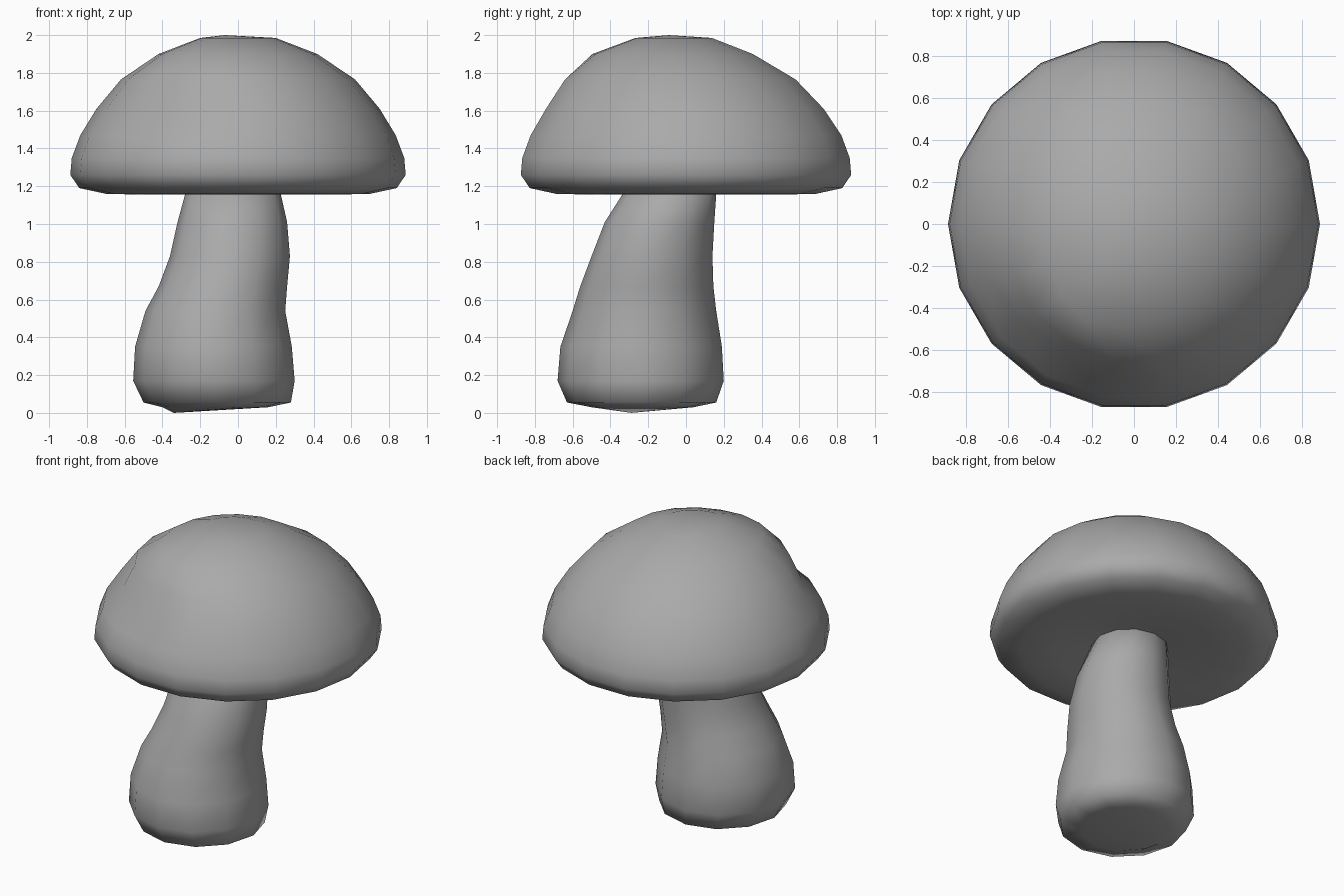
import bpy, bmesh
from math import sin, cos, pi, exp, radians

if "Cube" in bpy.data.objects:
    bpy.data.objects.remove(bpy.data.objects["Cube"])

grey = bpy.data.materials.new("dark_grey")
grey.diffuse_color = (0.4, 0.4, 0.4, 1)
grey.use_nodes = True
grey.node_tree.nodes["Principled BSDF"].inputs["Base Color"].default_value = grey.diffuse_color


def loft(name, rings, start=None, end=None):
    """Skin a stack of equal-sized rings and close the ends with centre points."""
    bm = bmesh.new()
    loops = [[bm.verts.new(p) for p in ring] for ring in rings]
    n = len(loops[0])
    for a, b in zip(loops, loops[1:]):
        for i in range(n):
            j = (i + 1) % n
            bm.faces.new((a[i], a[j], b[j], b[i]))
    for loop, tip in ((loops[0], start), (loops[-1], end)):
        c = bm.verts.new(tip)
        for i in range(n):
            bm.faces.new((loop[i], loop[(i + 1) % n], c))
    bmesh.ops.recalc_face_normals(bm, faces=bm.faces)
    mesh = bpy.data.meshes.new(name)
    bm.to_mesh(mesh)
    bm.free()
    mesh.materials.append(grey)
    obj = bpy.data.objects.new(name, mesh)
    bpy.context.collection.objects.link(obj)
    for poly in mesh.polygons:
        poly.use_smooth = True
    return obj


# Cap: radius, height, y shift, radial push in the dented front-left area
cap_profile = [
    (0.20, 1.985, -0.06, 0.02),
    (0.42, 1.90, -0.06, 0.04),
    (0.62, 1.765, -0.03, 0.00),
    (0.75, 1.61, -0.01, -0.07),
    (0.835, 1.47, 0.0, 0.0),
    (0.88, 1.35, 0.0, 0.0),
    (0.888, 1.26, 0.0, 0.0),
    (0.84, 1.19, 0.0, 0.0),
    (0.70, 1.16, 0.0, 0.0),
    (0.50, 1.155, 0.0, 0.0),
    (0.25, 1.21, -0.05, 0.0),
]
SIDES = 18
cap_rings = []
for r, z, dy, push in cap_profile:
    ring = []
    for i in range(SIDES):
        a = 2 * pi * i / SIDES
        rr = r + push * exp(-((a - radians(238)) / radians(28)) ** 2)
        ring.append((rr * cos(a), rr * sin(a) + dy, z))
    cap_rings.append(ring)
loft("mushroom_cap", cap_rings, (-0.07, -0.09, 2.0), (-0.03, -0.07, 1.22))

# Stem: height, then x and y extents of each leaning ring
stem_profile = [
    (0.03, -0.40, 0.16, -0.50, 0.04),
    (0.055, -0.50, 0.28, -0.63, 0.16),
    (0.17, -0.555, 0.30, -0.68, 0.20),
    (0.35, -0.545, 0.285, -0.665, 0.19),
    (0.54, -0.49, 0.25, -0.60, 0.16),
    (0.67, -0.42, 0.26, -0.56, 0.145),
    (0.83, -0.36, 0.275, -0.50, 0.14),
    (1.01, -0.32, 0.26, -0.43, 0.15),
    (1.23, -0.26, 0.21, -0.29, 0.165),
]
STEM_SIDES = 12
stem_rings = []
for z, x0, x1, y0, y1 in stem_profile:
    cx, cy, rx, ry = (x0 + x1) / 2, (y0 + y1) / 2, (x1 - x0) / 2, (y1 - y0) / 2
    stem_rings.append([(cx + rx * cos(2 * pi * i / STEM_SIDES),
                        cy + ry * sin(2 * pi * i / STEM_SIDES), z)
                       for i in range(STEM_SIDES)])
loft("mushroom_stem", stem_rings, (-0.34, -0.29, 0.0), (-0.03, -0.06, 1.25))
